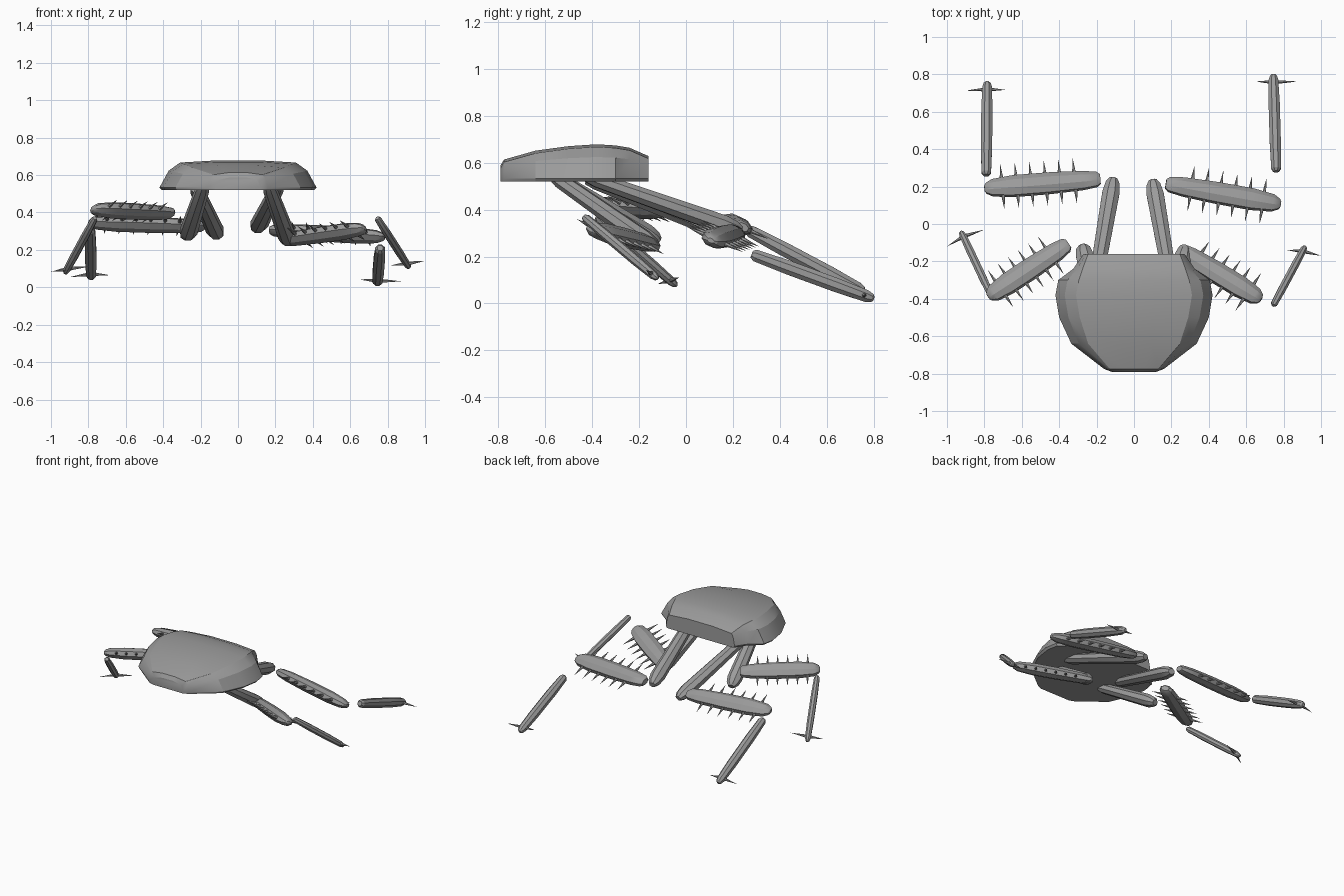
import bpy, bmesh, math
from mathutils import Vector

if "Cube" in bpy.data.objects:
    bpy.data.objects.remove(bpy.data.objects["Cube"])

grey = bpy.data.materials.new("shell_grey")
grey.diffuse_color = (0.33, 0.33, 0.33, 1)
grey.use_nodes = True
grey.node_tree.nodes["Principled BSDF"].inputs["Base Color"].default_value = grey.diffuse_color


def loft(bm, rings):
    """Skin a list of closed rings and cap both ends."""
    rows = [[bm.verts.new(p) for p in ring] for ring in rings]
    n = len(rows[0])
    for a, b in zip(rows, rows[1:]):
        for i in range(n):
            bm.faces.new((a[i], a[(i + 1) % n], b[(i + 1) % n], b[i]))
    bm.faces.new(rows[0])
    bm.faces.new(rows[-1])


def finish(bm, name, angle):
    bmesh.ops.recalc_face_normals(bm, faces=bm.faces)
    me = bpy.data.meshes.new(name)
    bm.to_mesh(me)
    bm.free()
    ob = bpy.data.objects.new(name, me)
    bpy.context.collection.objects.link(ob)
    me.materials.append(grey)
    bpy.ops.object.select_all(action='DESELECT')
    ob.select_set(True)
    bpy.context.view_layer.objects.active = ob
    bpy.ops.object.shade_smooth_by_angle(angle=math.radians(angle))


def frame(a, b, tilt):
    """Axis, width and thickness directions of a limb."""
    axis = (b - a).normalized()
    side = axis.cross(Vector((0, 0, 1))).normalized()
    if side.y < 0:
        side = -side
    up = side.cross(axis)
    if up.z < 0:
        up = -up
    wide = (side * math.cos(tilt) + up * math.sin(tilt)).normalized()
    return axis, wide, wide.cross(axis).normalized()


def limb(bm, a, b, width, thick, profile, tilt=0):
    axis, w, u = frame(a, b, tilt)
    rings = []
    for t, s in profile:
        c = a.lerp(b, t)
        rings.append([c + w * (math.cos(k) * width / 2 * s) + u * (math.sin(k) * thick / 2 * s)
                      for k in [math.pi / 4 * (i + 0.5) for i in range(8)]])
    loft(bm, rings)


def spike(bm, base, tip, r):
    axis = (tip - base).normalized()
    p = axis.orthogonal().normalized()
    q = axis.cross(p)
    ring = [bm.verts.new(base + (p * math.cos(k) + q * math.sin(k)) * r)
            for k in [math.tau * i / 6 for i in range(6)]]
    end = bm.verts.new(tip)
    for i in range(6):
        bm.faces.new((ring[i], ring[(i + 1) % 6], end))
    bm.faces.new(ring)


# Domed shell: y, rim half width, roof half width, roof height
stations = [(-0.79, 0.12, 0.10, 0.585), (-0.775, 0.16, 0.13, 0.61), (-0.64, 0.335, 0.245, 0.648),
            (-0.50, 0.40, 0.29, 0.667), (-0.38, 0.42, 0.31, 0.675), (-0.30, 0.405, 0.295, 0.67),
            (-0.24, 0.325, 0.275, 0.66), (-0.16, 0.27, 0.245, 0.625)]
bm = bmesh.new()
rings = []
for y, rim, roof, top in stations:
    mid = rim * 0.55 + roof * 0.45
    half = [(rim * 0.97, 0.52), (rim, 0.533), (mid, 0.54 + (top - 0.54) * 0.62),
            (roof, top - 0.008), (roof * 0.4, top + 0.003)]
    rings.append([(x, y, z) for x, z in half] + [(-x, y, z) for x, z in reversed(half)])
loft(bm, rings)
finish(bm, "shell", 25)

# Limb outlines: position along limb, relative thickness
THIGH = [(0, 0.6), (0.06, 0.78), (0.5, 0.9), (0.88, 1), (0.96, 0.8), (1, 0.45)]
SPINY = [(0, 0.45), (0.03, 0.7), (0.15, 0.88), (0.45, 1), (0.75, 1), (0.93, 0.8), (0.985, 0.5), (1, 0.25)]
SHIN = [(0, 0.5), (0.03, 0.85), (0.3, 1), (0.7, 1), (0.94, 0.85), (0.985, 0.6), (1, 0.3)]

# name, thigh ends, spiny segment ends, shin ends, shin width, claw tips
legs = [
    ("back_left", (-0.225, -0.42, 0.53), (-0.11, 0.245, 0.275), (-0.18, 0.24, 0.325), (-0.80, 0.19, 0.345),
     (-0.79, 0.26, 0.315), (-0.785, 0.76, 0.05), 0.065, (-0.90, 0.713, 0.055), (-0.685, 0.717, 0.065)),
    ("back_right", (0.215, -0.42, 0.54), (0.10, 0.235, 0.31), (0.17, 0.215, 0.305), (0.785, 0.105, 0.268),
     (0.76, 0.28, 0.21), (0.745, 0.80, 0.02), 0.065, (0.65, 0.762, 0.042), (0.875, 0.762, 0.032)),
    ("front_left", (-0.185, -0.56, 0.54), (-0.275, -0.115, 0.265), (-0.35, -0.105, 0.395), (-0.78, -0.39, 0.417),
     (-0.765, -0.38, 0.37), (-0.925, -0.04, 0.075), 0.045, (-1.0, -0.12, 0.083), (-0.80, -0.03, 0.11)),
    ("front_right", (0.165, -0.56, 0.54), (0.275, -0.125, 0.235), (0.235, -0.135, 0.25), (0.68, -0.405, 0.315),
     (0.745, -0.435, 0.37), (0.915, -0.12, 0.105), 0.045, (0.82, -0.14, 0.118), (1.0, -0.17, 0.142)),
]
TILT = -0.42

for name, *data in legs:
    a, b, c, d, e, f, shin_w, g, h = [Vector(v) if isinstance(v, tuple) else v for v in data]
    bm = bmesh.new()
    limb(bm, a, b, 0.10, 0.085, THIGH)
    finish(bm, name + "_thigh", 30)

    bm = bmesh.new()
    limb(bm, c, d, 0.125, 0.08, SPINY, TILT)
    finish(bm, name + "_spiny_segment", 30)

    # Rows of spines along both edges of the middle segment
    axis, wide, _ = frame(c, d, TILT)
    bm = bmesh.new()
    for i in range(6):
        p = c.lerp(d, 0.22 + 0.125 * i)
        for s in (-1, 1):
            spike(bm, p + wide * s * 0.045, p + wide * s * 0.135, 0.011)
    finish(bm, name + "_spines", 30)

    bm = bmesh.new()
    limb(bm, e, f, shin_w, shin_w, SHIN)
    finish(bm, name + "_shin", 30)

    # Pair of thin claws near the foot
    root = e.lerp(f, 0.92)
    bm = bmesh.new()
    for tip in (g, h):
        spike(bm, root, tip, 0.012)
    finish(bm, name + "_claws", 30)
